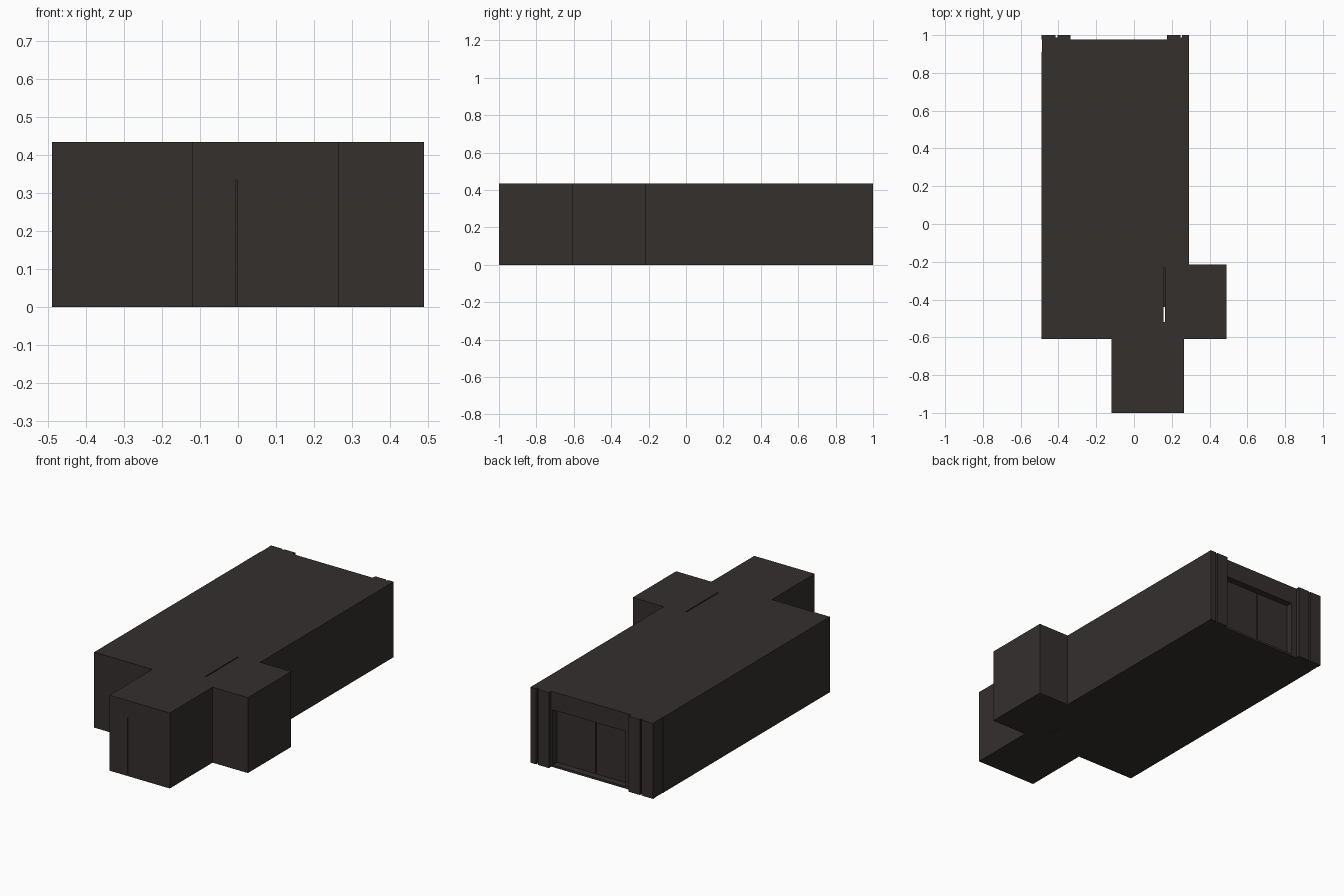
import bpy, bmesh

if "Cube" in bpy.data.objects:
    bpy.data.objects.remove(bpy.data.objects["Cube"])

H = 0.435

def material(name, c):
    m = bpy.data.materials.new(name)
    m.diffuse_color = (*c, 1)
    m.use_nodes = True
    m.node_tree.nodes["Principled BSDF"].inputs["Base Color"].default_value = m.diffuse_color
    return m

DARK = material("dark_wall", (0.033, 0.029, 0.027))

def finish(name, bm, mat=DARK):
    bmesh.ops.recalc_face_normals(bm, faces=bm.faces)
    me = bpy.data.meshes.new(name)
    bm.to_mesh(me)
    bm.free()
    ob = bpy.data.objects.new(name, me)
    bpy.context.collection.objects.link(ob)
    me.materials.append(mat)
    return ob

def prism(name, outline, z0=0.0, z1=H):
    """Extrude a plan outline from z0 to z1."""
    bm = bmesh.new()
    f = bm.faces.new([bm.verts.new((x, y, z0)) for x, y in outline])
    r = bmesh.ops.extrude_face_region(bm, geom=[f])
    top = [v for v in r["geom"] if isinstance(v, bmesh.types.BMVert)]
    bmesh.ops.translate(bm, verts=top, vec=(0, 0, z1 - z0))
    return finish(name, bm)

def box(name, x0, x1, y0, y1, z0=0.0, z1=H):
    return prism(name, [(x0, y0), (x1, y0), (x1, y1), (x0, y1)], z0, z1)

def cut(target, cutter):
    m = target.modifiers.new(cutter.name, 'BOOLEAN')
    m.operation = 'DIFFERENCE'
    m.solver = 'EXACT'
    m.object = cutter
    cutter.hide_render = True
    cutter.hide_viewport = True

# Main building block with front and right wings
building = prism("building", [
    (-0.49, -0.61), (-0.12, -0.61), (-0.12, -1.0), (0.265, -1.0),
    (0.265, -0.61), (0.49, -0.61), (0.49, -0.215), (0.292, -0.215),
    (0.292, 0.978), (-0.488, 0.978), (-0.488, 0.91), (-0.49, 0.91)])

# Slit between rooms, front door seam and rear doorway recess
cut(building, box("roof_slit_cutter", 0.157, 0.163, -0.52, -0.44, -0.1, 0.6))
cut(building, box("roof_groove_cutter", 0.157, 0.163, -0.44, -0.23, 0.38, 0.6))
cut(building, box("door_seam_cutter", -0.006, -0.002, -1.1, -0.995, -0.1, 0.335))
cut(building, box("doorway_cutter", -0.30, 0.165, 0.935, 1.1, 0.012, 0.33))

# Rear door leaves, separated by a narrow gap
for i, (a, b) in enumerate([(-0.298, -0.088), (-0.082, 0.163)]):
    box(f"rear_door_{i + 1}", a, b, 0.934, 0.942, 0.014, 0.328)

# Rear pillars: a thin backing with two raised strips on each side
for side, a, g, b in [("left", -0.49, -0.411, -0.335), ("right", 0.175, 0.25, 0.292)]:
    box(f"rear_pillar_{side}", a, b, 0.977, 0.988)
    box(f"pillar_strip_{side}_1", a, g - 0.005, 0.987, 1.0)
    box(f"pillar_strip_{side}_2", g + 0.005, b, 0.987, 1.0)
